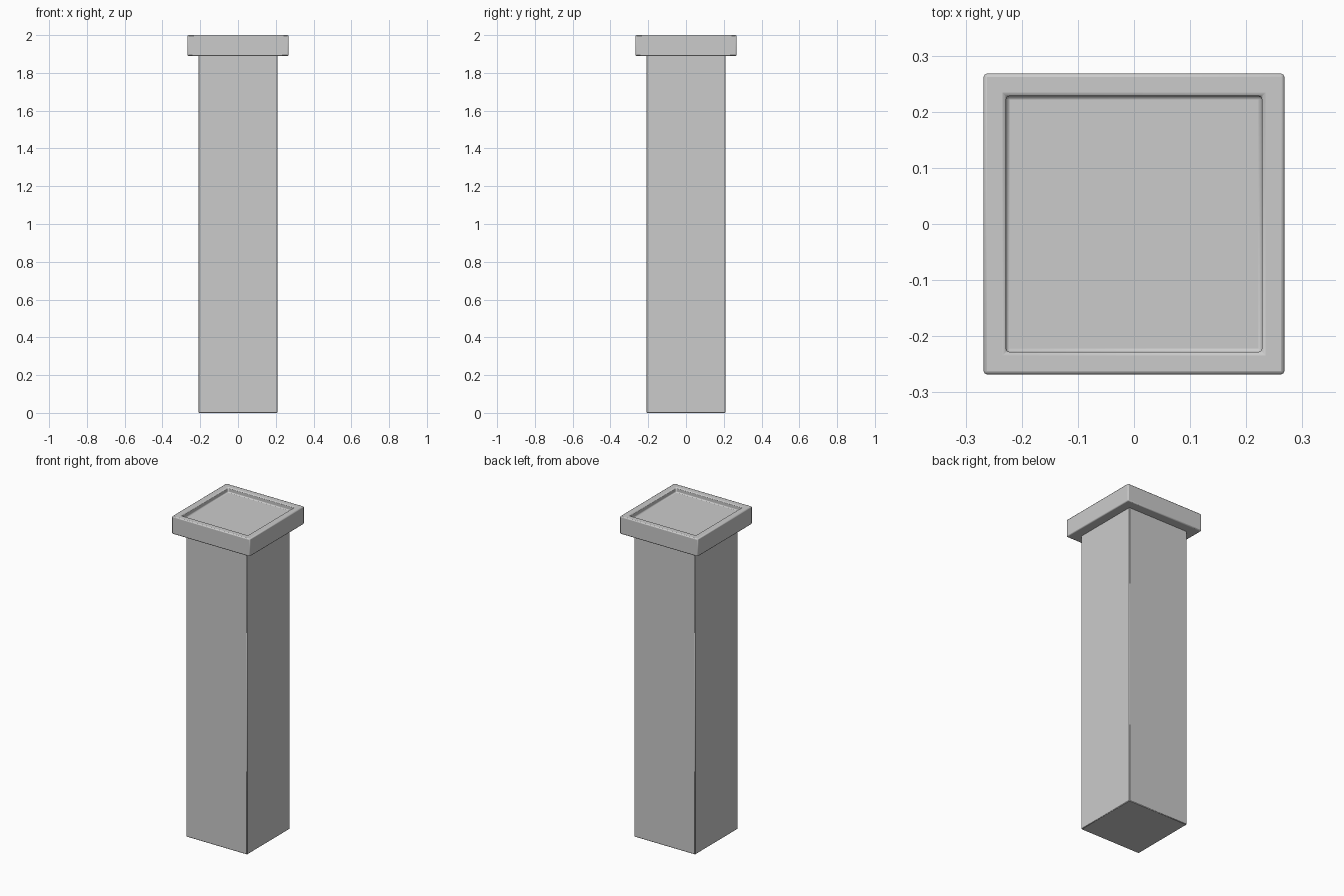
import bpy
import bmesh
import math

cube = bpy.data.objects.get("Cube")
if cube:
    bpy.data.objects.remove(cube, do_unlink=True)

stone = bpy.data.materials.new("grey_stone")
stone.use_nodes = True
grey = (0.6, 0.6, 0.6, 1)
stone.diffuse_color = grey
stone.node_tree.nodes["Principled BSDF"].inputs["Base Color"].default_value = grey


def square_part(name, profile, bevel, segments):
    """Stack square rings of (half width, height) and close both ends."""
    bm = bmesh.new()
    rings = []
    for half, z in profile:
        corners = ((-1, -1), (1, -1), (1, 1), (-1, 1))
        rings.append([bm.verts.new((sx * half, sy * half, z)) for sx, sy in corners])
    for low, high in zip(rings, rings[1:]):
        for i in range(4):
            j = (i + 1) % 4
            bm.faces.new((low[i], low[j], high[j], high[i]))
    bm.faces.new(rings[0][::-1])
    bm.faces.new(rings[-1])
    mesh = bpy.data.meshes.new(name)
    bm.to_mesh(mesh)
    bm.free()
    mesh.materials.append(stone)
    obj = bpy.data.objects.new(name, mesh)
    bpy.context.collection.objects.link(obj)
    # Softened edges
    mod = obj.modifiers.new("soft_edges", "BEVEL")
    mod.width = bevel
    mod.segments = segments
    mod.limit_method = "ANGLE"
    bpy.ops.object.select_all(action="DESELECT")
    obj.select_set(True)
    bpy.context.view_layer.objects.active = obj
    bpy.ops.object.shade_smooth_by_angle(angle=math.radians(40))
    return obj


# Plain square shaft
square_part("pillar_shaft", [(0.21, 0), (0.21, 1.895)], 0.003, 1)

# Overhanging cap with a raised rim around a sunken top
square_part("pillar_cap",
            [(0.268, 1.89), (0.268, 2), (0.228, 2), (0.228, 1.97)], 0.006, 2)
